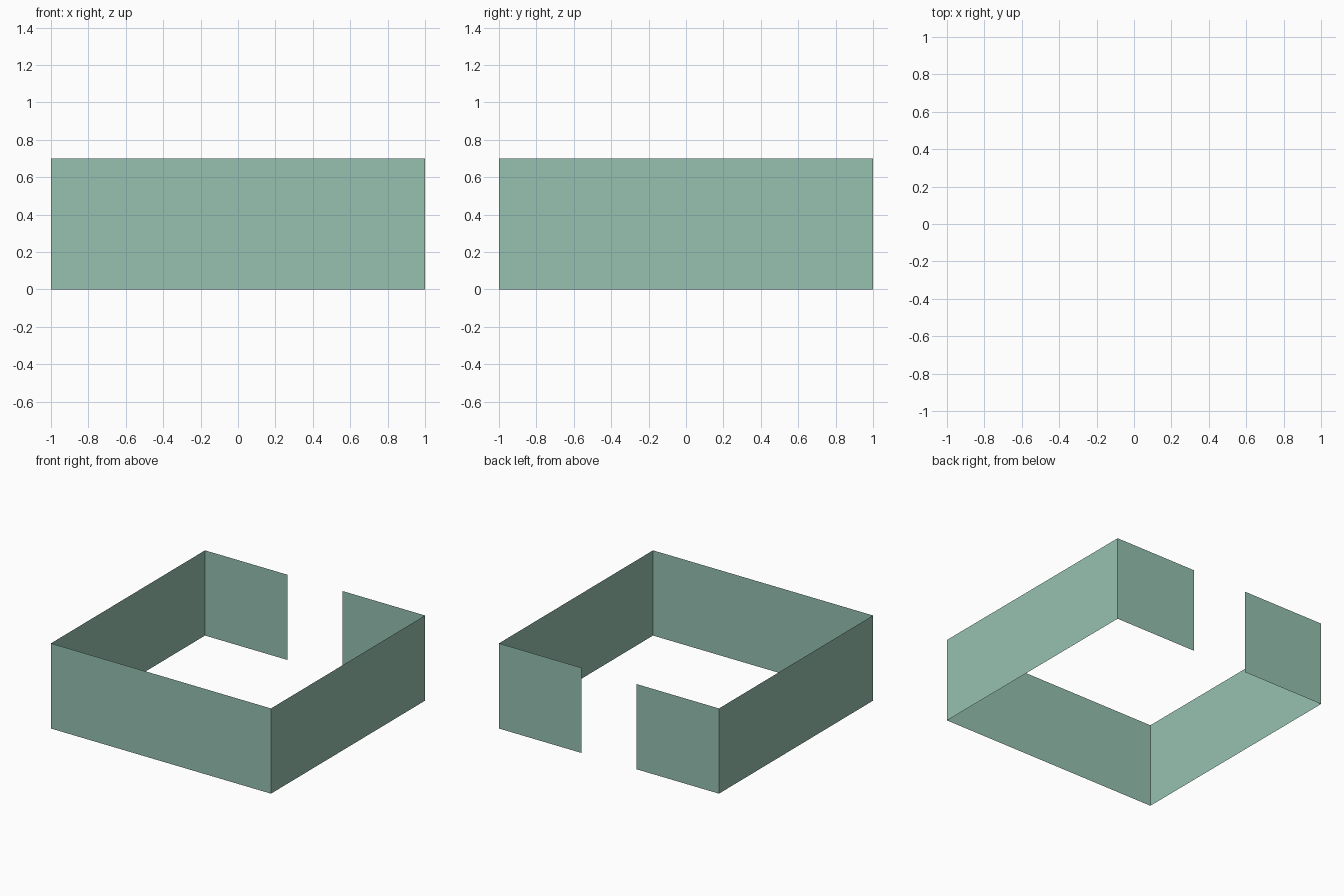
import bpy
import bmesh

if "Cube" in bpy.data.objects:
    bpy.data.objects.remove(bpy.data.objects["Cube"])

HEIGHT = 0.7
HALF = 1.0
GAP = 0.25  # half width of the doorway in the back wall


def srgb(r, g, b):
    def lin(c):
        c /= 255
        return c / 12.92 if c <= 0.04045 else ((c + 0.055) / 1.055) ** 2.4
    return (lin(r), lin(g), lin(b), 1.0)


wall_paint = bpy.data.materials.new("sage_green")
wall_paint.diffuse_color = srgb(150, 193, 177)
wall_paint.use_nodes = True
wall_paint.node_tree.nodes["Principled BSDF"].inputs["Base Color"].default_value = wall_paint.diffuse_color


def wall(name, path):
    """Raise a floor path into a thin upright sheet, facing outwards."""
    mesh = bpy.data.meshes.new(name)
    bm = bmesh.new()
    low = [bm.verts.new((x, y, 0)) for x, y in path]
    high = [bm.verts.new((x, y, HEIGHT)) for x, y in path]
    for i in range(len(path) - 1):
        bm.faces.new((low[i], low[i + 1], high[i + 1], high[i]))
    bm.to_mesh(mesh)
    bm.free()
    mesh.materials.append(wall_paint)
    bpy.context.collection.objects.link(bpy.data.objects.new(name, mesh))


# One open ring, counter-clockwise from one side of the back doorway to the other
wall("enclosure_walls", [(-GAP, HALF), (-HALF, HALF), (-HALF, -HALF),
                         (HALF, -HALF), (HALF, HALF), (GAP, HALF)])
